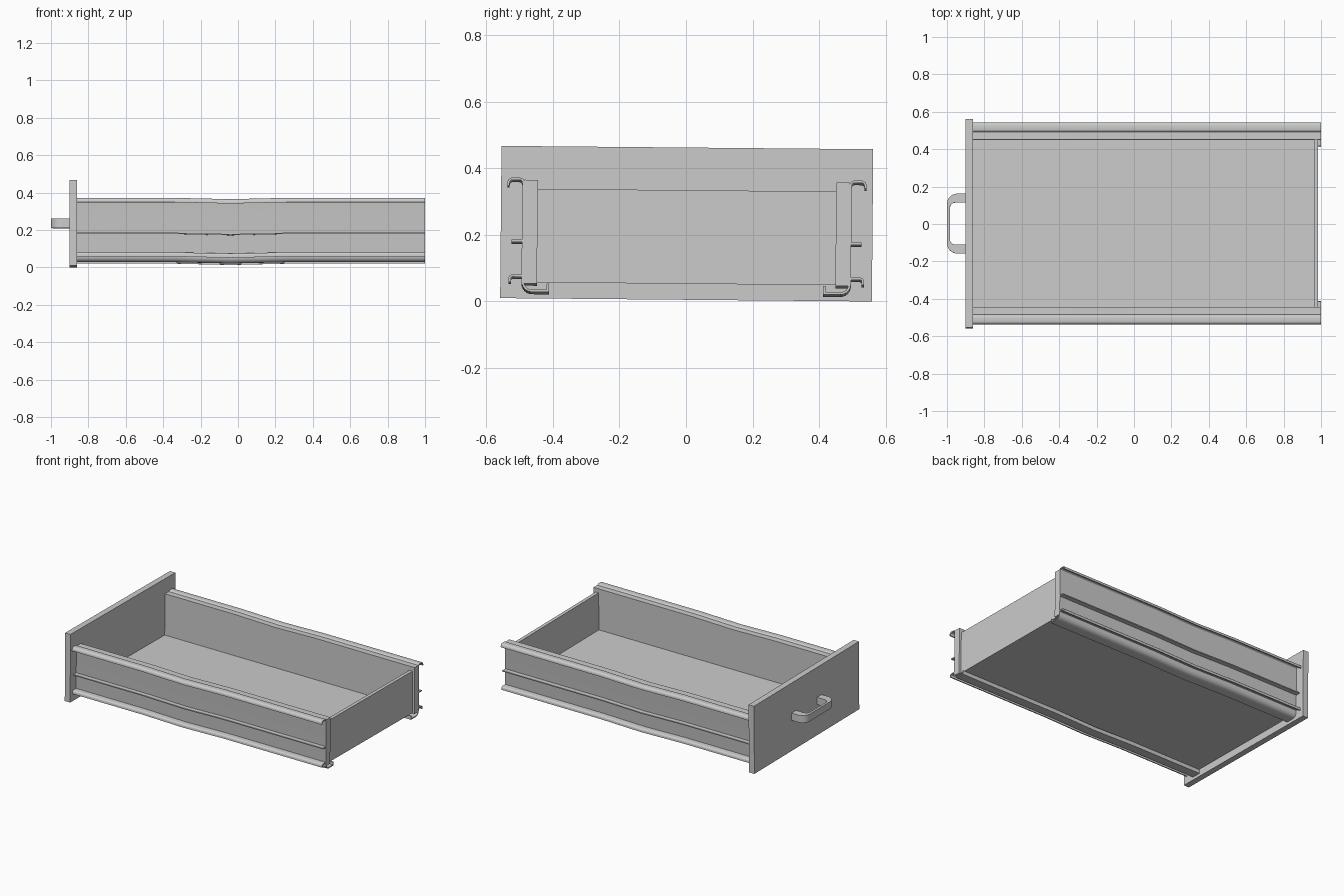
import bpy, bmesh, math
from mathutils import Vector

if "Cube" in bpy.data.objects:
    bpy.data.objects.remove(bpy.data.objects["Cube"])

TILT = -0.009          # the whole drawer leans slightly about x
X0, X1 = -0.86, 1.0    # length of the side rails
STATIONS = [X0, -0.34, -0.19, -0.04, 0.11, 0.26, X1]


def sag(x):
    # shallow dip near the middle of the rails
    d = abs(x + 0.04) / 0.3
    return 0.007 * math.cos(d * math.pi / 2) ** 2 if d < 1 else 0.0


def finish(name, bm, mirror=False, smooth=False):
    bmesh.ops.recalc_face_normals(bm, faces=bm.faces[:])
    me = bpy.data.meshes.new(name)
    bm.to_mesh(me)
    bm.free()
    ob = bpy.data.objects.new(name, me)
    bpy.context.collection.objects.link(ob)
    ob.rotation_euler.x = TILT
    if mirror:
        m = ob.modifiers.new("mirror", 'MIRROR')
        m.use_axis = (False, True, False)
        m.use_mirror_merge = False
    if smooth:
        bpy.ops.object.select_all(action='DESELECT')
        ob.select_set(True)
        bpy.context.view_layer.objects.active = ob
        bpy.ops.object.shade_smooth_by_angle(angle=math.radians(35))
    return ob


def box(name, lo, hi):
    bm = bmesh.new()
    bmesh.ops.create_cube(bm, size=1)
    for v in bm.verts:
        v.co = [l + (c + 0.5) * (h - l) for c, l, h in zip(v.co, lo, hi)]
    return finish(name, bm)


def arc(cx, cy, rx, ry, a0, a1, n=6):
    return [(cx + rx * math.cos(math.radians(a0 + (a1 - a0) * i / n)),
             cy + ry * math.sin(math.radians(a0 + (a1 - a0) * i / n))) for i in range(n + 1)]


def strip(name, path, thick, smooth=True):
    # sheet of given thickness following a (y, z) centre line, run along x
    p = [Vector(q) for q in path]
    left, right = [], []
    for i, q in enumerate(p):
        d0 = (q - p[i - 1]).normalized() if i else (p[1] - q).normalized()
        d1 = (p[i + 1] - q).normalized() if i < len(p) - 1 else d0
        t = (d0 + d1).normalized()
        off = Vector((-t.y, t.x)) * (thick / 2 / max(t.dot(d0), 0.3))
        left.append(q + off)
        right.append(q - off)
    ring = left + right[::-1]
    n, k = len(ring), len(p)
    bm = bmesh.new()
    rows = [[bm.verts.new((x, c.x, c.y - sag(x))) for c in ring] for x in STATIONS]
    for a, b in zip(rows, rows[1:]):
        for i in range(n):
            j = (i + 1) % n
            bm.faces.new((a[i], a[j], b[j], b[i]))
    for r in (rows[0], rows[-1]):
        for i in range(k - 1):
            bm.faces.new((r[i], r[i + 1], r[n - 2 - i], r[n - 1 - i]))
    return finish(name, bm, mirror=True, smooth=smooth)


# front panel, floor and back panel
box("front_panel", (-0.90, -0.558, 0.005), (-0.86, 0.558, 0.462))
box("floor", (-0.86, -0.449, 0.053), (0.985, 0.449, 0.084))
box("back_panel", (0.962, -0.449, 0.084), (0.985, 0.449, 0.334))

# side walls
strip("side_walls", [(0.468, 0.05), (0.468, 0.361)], 0.04, smooth=False)

# outer bent sheet: top hook, web, rounded lower corner, bottom flange with lip
sheet = ([(0.536, 0.344)] + arc(0.524, 0.351, 0.012, 0.013, 0, 90, 4)
         + arc(0.503, 0.352, 0.012, 0.012, 90, 180, 4)
         + arc(0.463, 0.056, 0.028, 0.028, 0, -90, 6)
         + [(0.415, 0.028), (0.415, 0.05)])
strip("side_rails", sheet, 0.007)

# running fins on the outside
strip("middle_fins", [(0.490, 0.178), (0.525, 0.178)], 0.007)
strip("lower_fins", [(0.490, 0.073)] + arc(0.522, 0.065, 0.008, 0.008, 90, 0, 3)
      + [(0.530, 0.054)], 0.007)

# D-shaped pull handle
outer = [(-0.90, 0.160)] + arc(-0.945, 0.105, 0.055, 0.055, 90, 180, 8)
inner = arc(-0.955, 0.080, 0.030, 0.032, 180, 90, 8) + [(-0.90, 0.112)]
mir = lambda pts: [(x, -y) for x, y in pts[::-1]]
outer += mir(outer)
inner = inner[::-1] + mir(inner[::-1])
bm = bmesh.new()
loops = [[bm.verts.new((x, y, z)) for x, y in pts] for pts, z in
         ((outer, 0.211), (outer, 0.26), (inner, 0.26), (inner, 0.211))]
for a, b in zip(loops, loops[1:] + loops[:1]):
    for i in range(len(a) - 1):
        bm.faces.new((a[i], a[i + 1], b[i + 1], b[i]))
for i in (0, -1):
    bm.faces.new([l[i] for l in loops])
finish("handle", bm, smooth=True)
